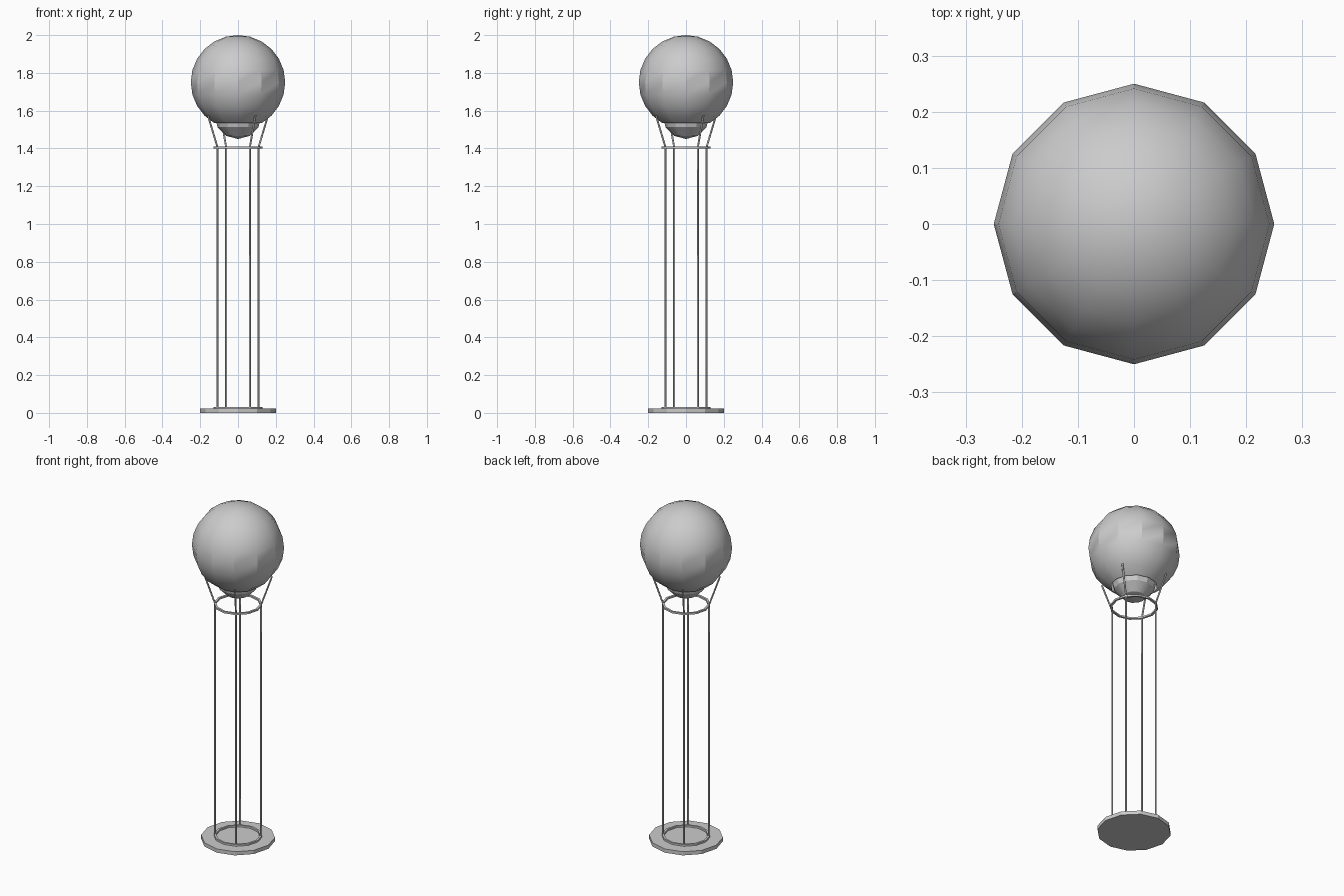
import bpy, bmesh, math
from mathutils import Vector

cube = bpy.data.objects.get("Cube")
if cube:
    bpy.data.objects.remove(cube, do_unlink=True)

grey = bpy.data.materials.new("plain grey")
grey.use_nodes = True
colour = (0.6, 0.6, 0.6, 1)
grey.diffuse_color = colour
grey.node_tree.nodes["Principled BSDF"].inputs["Base Color"].default_value = colour

SIDES = 12
FRAME_R = 0.125


def finish(name, bm, angle=29):
    bmesh.ops.recalc_face_normals(bm, faces=bm.faces)
    mesh = bpy.data.meshes.new(name)
    bm.to_mesh(mesh)
    bm.free()
    mesh.materials.append(grey)
    obj = bpy.data.objects.new(name, mesh)
    bpy.context.collection.objects.link(obj)
    bpy.ops.object.select_all(action="DESELECT")
    obj.select_set(True)
    bpy.context.view_layer.objects.active = obj
    bpy.ops.object.shade_smooth_by_angle(angle=math.radians(angle))
    return obj


def lathe(name, profile, closed=False):
    """Turn a (radius, height) profile round the z axis."""
    bm = bmesh.new()
    verts = [bm.verts.new((r, 0, z)) for r, z in profile]
    pairs = list(zip(verts, verts[1:] + verts[:1]))
    edges = [bm.edges.new(p) for p in (pairs if closed else pairs[:-1])]
    bmesh.ops.spin(bm, geom=verts + edges, axis=(0, 0, 1), cent=(0, 0, 0),
                   angle=math.tau, steps=SIDES, use_merge=True)
    bmesh.ops.remove_doubles(bm, verts=bm.verts, dist=0.0001)
    return finish(name, bm)


def arc(radius, centre, low, high, step):
    return [(radius * math.cos(math.radians(a)), centre + radius * math.sin(math.radians(a)))
            for a in range(low, high + 1, step)]


def hoop(name, z, thick):
    """Thin square-section ring."""
    a, b = FRAME_R - 0.006, FRAME_R + 0.006
    return lathe(name, [(a, z), (b, z), (b, z + thick), (a, z + thick)], True)


def rod(name, points, radius=0.005, sides=8):
    """Straight tube pieces joined end to end."""
    bm = bmesh.new()
    rings = []
    for p in points:
        rings.append([bm.verts.new(Vector(p) + Vector((radius * math.cos(i * math.tau / sides),
                                                       radius * math.sin(i * math.tau / sides), 0)))
                      for i in range(sides)])
    for low, high in zip(rings, rings[1:]):
        for i in range(sides):
            j = (i + 1) % sides
            bm.faces.new((low[i], low[j], high[j], high[i]))
    bm.faces.new(rings[0])
    bm.faces.new(rings[-1])
    return finish(name, bm, 50)


# Globe open at the bottom, with the bulb showing through
lathe("globe", arc(0.25, 1.75, -60, 90, 15))
lathe("bulb", arc(0.125, 1.575, -90, 90, 30))

# Base plate and the two hoops of the stand
lathe("base_plate", [(0, 0), (0.2, 0), (0.2, 0.022), (0, 0.022)])
hoop("lower_hoop", 0.022, 0.01)
hoop("upper_hoop", 1.4, 0.01)

# Four rods that splay out to hold the globe
for k in range(4):
    turn = math.radians(30 + 90 * k)
    path = [(r * math.cos(turn), r * math.sin(turn), z)
            for r, z in ((FRAME_R, 0.02), (FRAME_R, 1.405), (0.184, 1.575))]
    rod(f"rod_{k + 1}", path)
